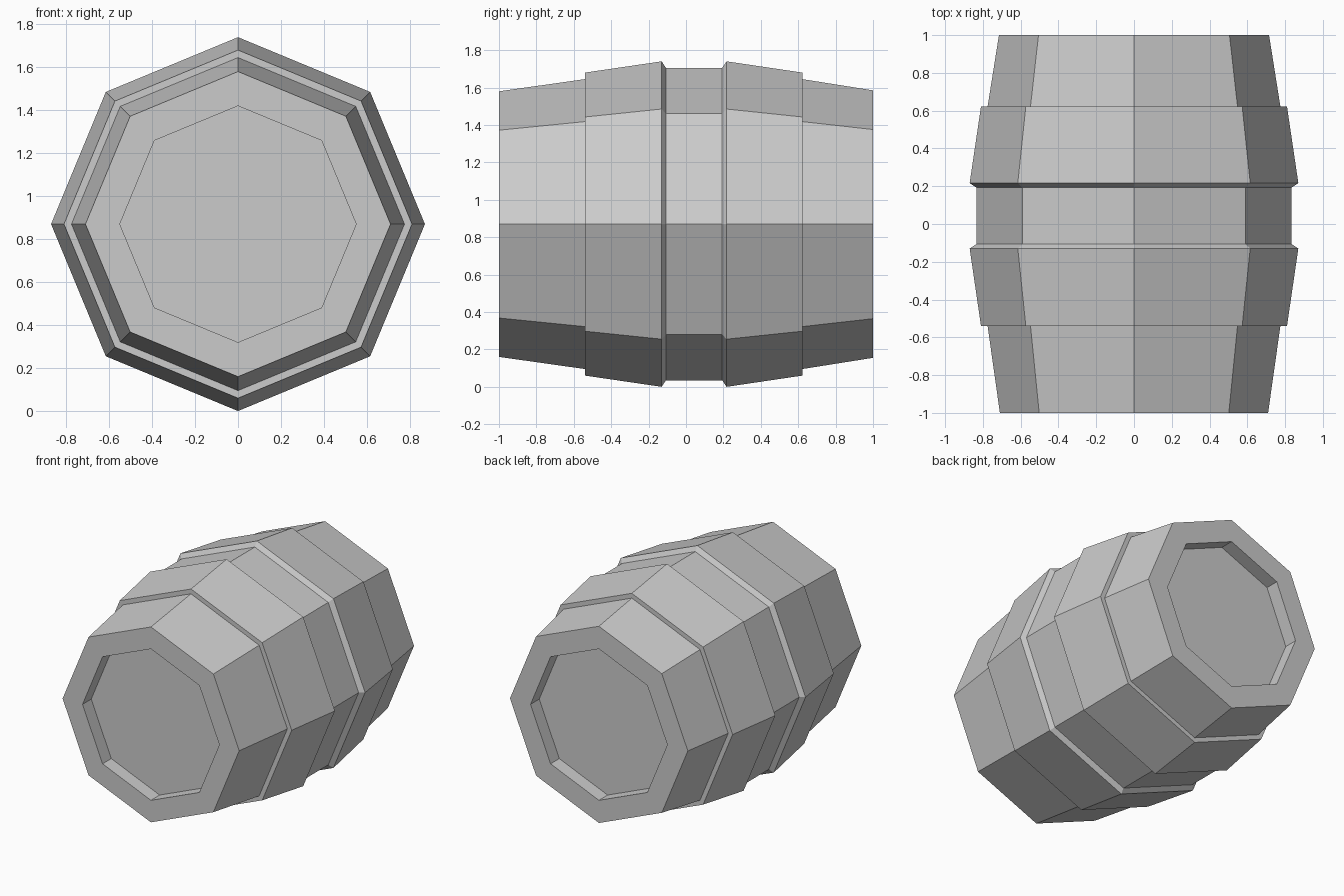
import bpy, bmesh, math
from mathutils import Vector

if "Cube" in bpy.data.objects:
    bpy.data.objects.remove(bpy.data.objects["Cube"])

SIDES, AXIS_Z = 8, 0.87

# Barrel outline as (y, radius): recessed ends, stepped staves, centre band groove
profile = [(-0.9, 0.55), (-1, 0.55), (-1, 0.71), (-0.54, 0.775), (-0.54, 0.81),
           (-0.13, 0.87), (-0.107, 0.835), (0.193, 0.835), (0.217, 0.87),
           (0.622, 0.81), (0.622, 0.775), (1, 0.715), (1, 0.55), (0.9, 0.55)]

# Centres of the broken chunks
seeds = [Vector(s) for s in (
    (-0.06, -0.41, 1.35), (0.60, 0.07, 1.30), (-0.62, 0.29, 1.30),
    (0.06, 1.00, 1.40), (0.17, -0.97, 0.42), (0.78, -0.20, 0.42),
    (-0.62, -0.70, 0.08), (0.25, 0.95, 0.40), (-0.20, 0.35, 0.10))]


def make_object(name, bm):
    bmesh.ops.recalc_face_normals(bm, faces=bm.faces)
    mesh = bpy.data.meshes.new(name)
    bm.to_mesh(mesh)
    bm.free()
    obj = bpy.data.objects.new(name, mesh)
    bpy.context.collection.objects.link(obj)
    return obj


def barrel_solid():
    bm = bmesh.new()
    rings = []
    for y, r in profile:
        rings.append([bm.verts.new((r * math.cos(k * math.tau / SIDES), y,
                                    AXIS_Z + r * math.sin(k * math.tau / SIDES)))
                      for k in range(SIDES)])
    for a, b in zip(rings, rings[1:]):
        for k in range(SIDES):
            n = (k + 1) % SIDES
            bm.faces.new((a[k], a[n], b[n], b[k]))
    bm.faces.new(rings[0])
    bm.faces.new(rings[-1])
    return make_object("barrel_whole", bm)


def chunk_cell(seed):
    # Block trimmed halfway towards every other chunk centre
    bm = bmesh.new()
    bmesh.ops.create_cube(bm, size=5)
    for other in seeds:
        if other is seed:
            continue
        cut = bmesh.ops.bisect_plane(
            bm, geom=bm.verts[:] + bm.edges[:] + bm.faces[:], dist=1e-5,
            plane_co=(seed + other) / 2, plane_no=other - seed, clear_outer=True)
        edges = [e for e in cut["geom_cut"] if isinstance(e, bmesh.types.BMEdge)]
        if edges:
            bmesh.ops.edgeloop_fill(bm, edges=edges)
    return bm


# Split the barrel into its cracked chunks
whole = barrel_solid()
whole.hide_render = True
chunks = []
for i, seed in enumerate(seeds):
    chunk = make_object(f"barrel_chunk_{i + 1}", chunk_cell(seed))
    mod = chunk.modifiers.new("barrel_shape", 'BOOLEAN')
    mod.operation, mod.solver, mod.object = 'INTERSECT', 'EXACT', whole
    chunks.append(chunk)

# Apply the shapes and drop the helper
graph = bpy.context.evaluated_depsgraph_get()
results = [bpy.data.meshes.new_from_object(c.evaluated_get(graph)) for c in chunks]
for chunk, mesh in zip(chunks, results):
    chunk.modifiers.clear()
    chunk.data = mesh
bpy.data.objects.remove(whole)
